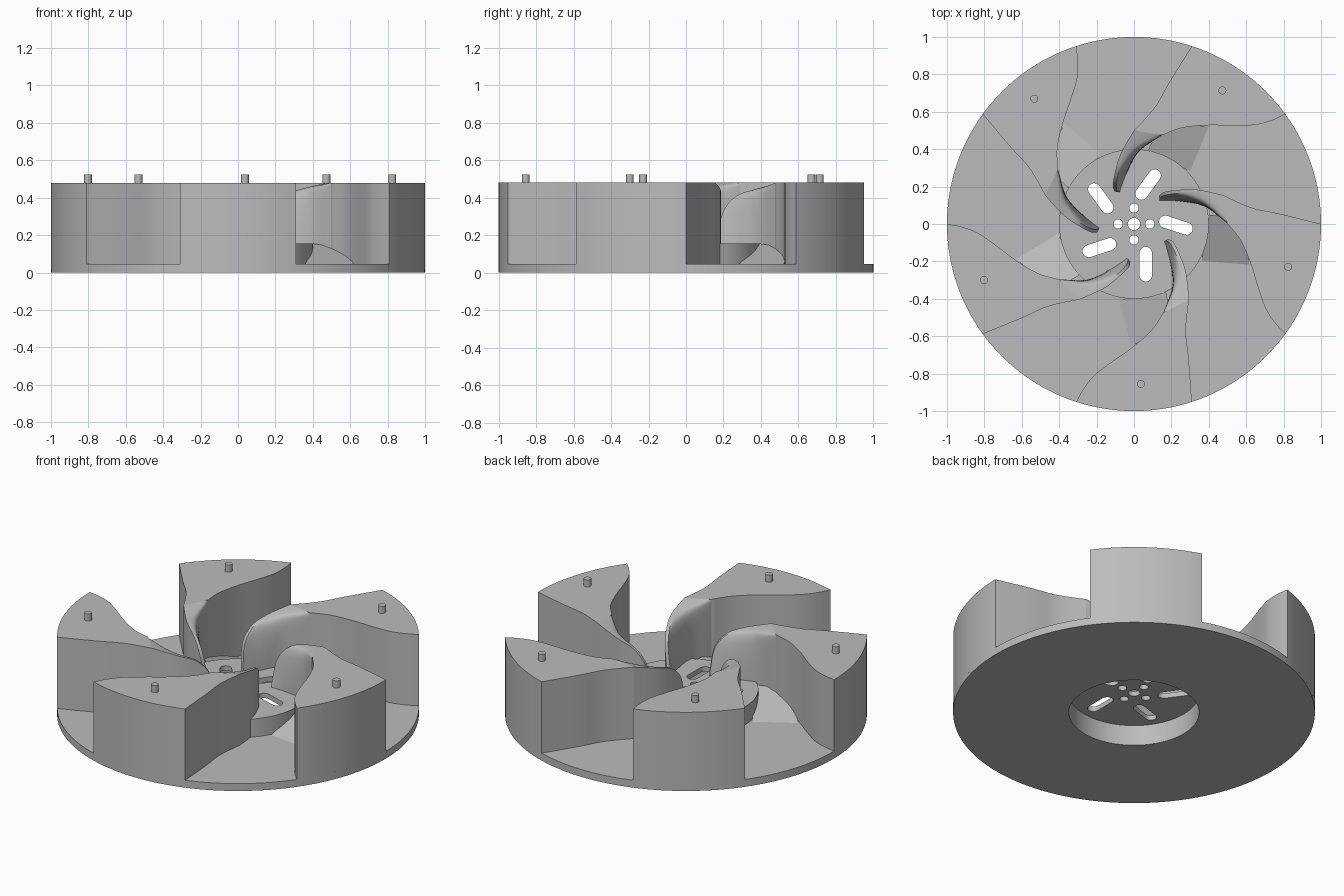
import bpy, bmesh, math
from mathutils import Vector, Matrix

cube = bpy.data.objects.get("Cube")
if cube:
    bpy.data.objects.remove(cube)

COUNT = 5
STEP = math.tau / COUNT
FLOOR, HUB, TOP = 0.045, 0.155, 0.48

grey = bpy.data.materials.new("plain grey")
grey.use_nodes = True
colour = (0.5, 0.5, 0.5, 1)
grey.diffuse_color = colour
grey.node_tree.nodes["Principled BSDF"].inputs["Base Color"].default_value = colour


def add(name, mesh, turn=0.0):
    if not mesh.materials:
        mesh.materials.append(grey)
    obj = bpy.data.objects.new(name, mesh)
    obj.rotation_euler.z = turn
    bpy.context.collection.objects.link(obj)
    return obj


def arc(radius, start=0.0, end=math.tau, n=96, centre=(0, 0), closed=True):
    steps = n if closed else n - 1
    return [(centre[0] + radius * math.cos(start + (end - start) * i / steps),
             centre[1] + radius * math.sin(start + (end - start) * i / steps))
            for i in range(n)]


def spin(p, angle):
    return (Matrix.Rotation(angle, 2) @ Vector(p))[:]


def smooth_path(points, n):
    """Sample a smooth curve through the points."""
    pts = [Vector(p) for p in points]
    pts = [2 * pts[0] - pts[1]] + pts + [2 * pts[-1] - pts[-2]]
    out = []
    for i in range(n + 1):
        s = i / n * (len(pts) - 3)
        k = min(int(s), len(pts) - 4)
        u = s - k
        a, b, c, d = pts[k:k + 4]
        out.append(0.5 * (2 * b + (c - a) * u + (2 * a - 5 * b + 4 * c - d) * u ** 2
                          + (3 * b - a - 3 * c + d) * u ** 3))
    return out


def plate(loops, z0, z1):
    """Flat extruded mesh; inner loops become holes."""
    curve = bpy.data.curves.new("outline", "CURVE")
    curve.dimensions = "2D"
    curve.fill_mode = "BOTH"
    curve.extrude = (z1 - z0) / 2
    for loop in loops:
        spline = curve.splines.new("POLY")
        spline.points.add(len(loop) - 1)
        for point, co in zip(spline.points, loop):
            point.co = (co[0], co[1], 0, 1)
        spline.use_cyclic_u = True
    temp = bpy.data.objects.new("outline", curve)
    bpy.context.collection.objects.link(temp)
    bpy.context.view_layer.update()
    graph = bpy.context.evaluated_depsgraph_get()
    mesh = bpy.data.meshes.new_from_object(temp.evaluated_get(graph))
    bpy.data.objects.remove(temp)
    mesh.transform(Matrix.Translation((0, 0, (z0 + z1) / 2)))
    bm = bmesh.new()
    bm.from_mesh(mesh)
    bmesh.ops.remove_doubles(bm, verts=bm.verts, dist=1e-5)
    bmesh.ops.recalc_face_normals(bm, faces=bm.faces)
    bm.to_mesh(mesh)
    bm.free()
    mesh.materials.clear()
    return mesh


def loft(sections):
    """Closed skin over a row of closed sections."""
    bm = bmesh.new()
    rows = [[bm.verts.new(p) for p in s] for s in sections]
    n = len(rows[0])
    for a, b in zip(rows, rows[1:]):
        for i in range(n):
            j = (i + 1) % n
            bm.faces.new((a[i], a[j], b[j], b[i]))
    bm.faces.new(rows[0])
    bm.faces.new(rows[-1])
    bmesh.ops.recalc_face_normals(bm, faces=bm.faces)
    mesh = bpy.data.meshes.new("loft")
    bm.to_mesh(mesh)
    bm.free()
    return mesh


parts = []

# Base disc with the recess beneath, and the raised hub
parts.append(add("base_disc", plate([arc(1, n=160), arc(0.36)], 0, FLOOR)))
parts.append(add("hub_wall", plate([arc(0.4), arc(0.36)], 0.02, 0.14)))

# Hub plate with bolt holes and vent slots
slot = (arc(0.033, math.pi, math.tau, 12, (0.063, -0.275), False)
        + arc(0.033, 0, math.pi, 12, (0.063, -0.155), False))
holes = [arc(0.033, n=32)]
holes += [arc(0.025, n=24, centre=spin((0.085, 0), k * math.pi / 2)) for k in range(4)]
holes += [[spin(p, k * STEP) for p in slot] for k in range(COUNT)]
parts.append(add("hub_plate", plate([arc(0.4)] + holes, 0.125, HUB)))

# Wedge block outline: rim, back curve, inner edge, front curve
back = smooth_path([(0.309, 0.951), (0.19, 0.76), (0.125, 0.645), (0.07, 0.575), (0, 0.5)], 24)
front = smooth_path([(0.15, 0.475), (0.26, 0.515), (0.4, 0.528), (0.52, 0.526),
                     (0.65, 0.53), (0.74, 0.555), (0.809, 0.588)], 30)
rim = arc(1, math.radians(36), math.radians(72), 24, closed=False)
block_mesh = plate([rim[:-1] + back + front[:-1]], 0.02, TOP)

# Curved inlet vane: sections run from its raised edge down to its foot
N = 28
edge = smooth_path([(-0.085, 0.17, 0.2), (-0.095, 0.2, 0.33), (-0.085, 0.27, 0.41),
                    (-0.06, 0.37, 0.445), (0, 0.5, TOP)], N)
foot = smooth_path([(-0.072, 0.17), (-0.065, 0.2), (-0.035, 0.28),
                    (0.03, 0.39), (0.15, 0.475)], N)
sections = []
for i, (e, f) in enumerate(zip(edge, foot)):
    t = i / N
    low = 0.13 if min(e.xy.length, f.length) < 0.37 else 0.03
    thick = Vector((-0.018, 0.004)) * (1 - t ** 4)
    outer = e.xy + thick
    power = 1 + 5 * t ** 3
    row = [(outer.x, outer.y, low), (outer.x, outer.y, e.z)]
    for j in range(13):
        v = j / 12
        p = e.xy.lerp(f, 1 - (1 - v) ** power)
        row.append((p.x, p.y, e.z + (low - e.z) * v ** power))
    sections.append(row)
vane_mesh = loft(sections)

# Ramp that lifts the channel floor to the hub beside each vane
ramp_top = [(0.4, 0.05, HUB), (0.56, 0.03, 0.13), (0.62, -0.22, 0.044), (0.36, -0.2, 0.044)]
ramp_mesh = loft([[(x, y, 0.03) for x, y, z in ramp_top], ramp_top])

# Locating pin on each block
pin_at = spin((0.856, 0), math.radians(56.5))
pin_mesh = plate([arc(0.021, n=24, centre=pin_at)], TOP - 0.02, 0.523)

for k in range(COUNT):
    for name, mesh in (("wedge_block", block_mesh), ("inlet_vane", vane_mesh),
                       ("floor_ramp", ramp_mesh), ("locating_pin", pin_mesh)):
        parts.append(add(f"{name}_{k + 1}", mesh, k * STEP))

# Smooth curved walls while keeping the corners sharp
bpy.ops.object.select_all(action="DESELECT")
for obj in parts:
    obj.select_set(True)
bpy.context.view_layer.objects.active = parts[0]
bpy.ops.object.shade_smooth_by_angle(angle=math.radians(35))
